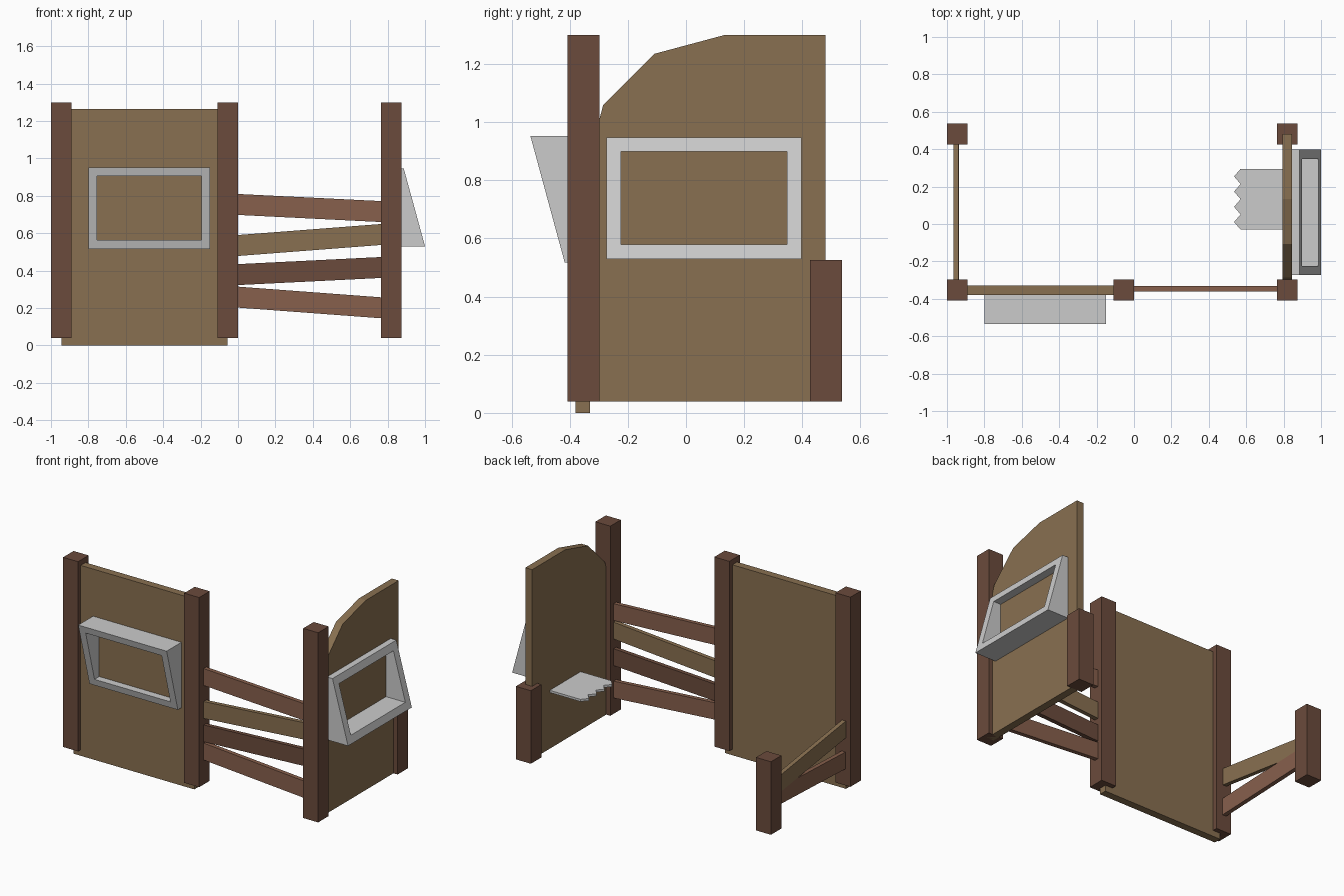
import bpy, math
from mathutils import Vector

if "Cube" in bpy.data.objects:
    bpy.data.objects.remove(bpy.data.objects["Cube"])


def material(name, rgb):
    m = bpy.data.materials.new(name)
    m.diffuse_color = (*rgb, 1)
    m.use_nodes = True
    m.node_tree.nodes["Principled BSDF"].inputs["Base Color"].default_value = m.diffuse_color
    return m


DARK = material("dark_wood", (0.147, 0.070, 0.045))
RED = material("red_wood", (0.245, 0.117, 0.073))
TAN = material("tan_wood", (0.250, 0.162, 0.082))


def mesh(name, verts, faces, mat=None):
    me = bpy.data.meshes.new(name)
    me.from_pydata(verts, [], faces)
    ob = bpy.data.objects.new(name, me)
    bpy.context.collection.objects.link(ob)
    if mat:
        me.materials.append(mat)
    return ob


def prism(name, profile, axis, lo, hi, mat=None):
    """Extrude a 2D profile along an axis; the profile uses the other two axes in order."""
    def place(p, d):
        c = list(p)
        c.insert(axis, d)
        return Vector(c)
    area = sum(a[0] * b[1] - b[0] * a[1] for a, b in zip(profile, profile[1:] + profile[:1]))
    if (area < 0) != (axis == 1):
        profile = profile[::-1]
    n = len(profile)
    verts = [place(p, lo) for p in profile] + [place(p, hi) for p in profile]
    faces = [tuple(range(n))[::-1], tuple(range(n, 2 * n))]
    faces += [(i, (i + 1) % n, n + (i + 1) % n, n + i) for i in range(n)]
    return mesh(name, verts, faces, mat)


def rect(a, b, c, d):
    return [(a, c), (b, c), (b, d), (a, d)]


def wedge_frame(name, u0, u1, v0, v1, rim, low, high, to_world):
    """Hollow rectangular frame whose depth runs from low (bottom) to high (top)."""
    outer = rect(u0, u1, v0, v1)
    inner = rect(u0 + rim, u1 - rim, v0 + rim, v1 - rim)
    verts = []
    for loop in (outer, inner):
        verts += [to_world(u, v, 0) for u, v in loop]
        verts += [to_world(u, v, low + (high - low) * (v - v0) / (v1 - v0)) for u, v in loop]
    faces = []
    for i in range(4):
        j = (i + 1) % 4
        faces += [(i, j, 4 + j, 4 + i), (4 + i, 4 + j, 12 + j, 12 + i),
                  (12 + i, 12 + j, 8 + j, 8 + i), (8 + i, 8 + j, j, i)]
    return mesh(name, verts, faces)


# Posts: three tall at the front, two short at the back
for name, x, y, top in [("front_post_left", -0.945, -0.353, 1.30),
                        ("front_post_middle", -0.055, -0.353, 1.30),
                        ("front_post_right", 0.82, -0.353, 1.30),
                        ("back_post_left", -0.945, 0.481, 0.525),
                        ("back_post_right", 0.82, 0.481, 0.525)]:
    prism(name, rect(x - 0.055, x + 0.055, y - 0.055, y + 0.055), 2, 0.04, top, DARK)

# Front panel
prism("front_panel", rect(-0.945, -0.055, 0, 1.265), 1, -0.38, -0.33, TAN)

# Side panel with a rounded front upper corner
r = 0.485
arc = [(0.135 - r * math.sin(math.radians(a)), 0.815 + r * math.cos(math.radians(a)))
       for a in (0, 30, 60, 90)]
prism("side_panel", [(0.48, 0.04), (0.48, 1.30)] + arc + [(-0.35, 0.04)], 0, 0.795, 0.845, TAN)

# Crooked front rails: z of centre at each end
for i, (za, zb, mat) in enumerate([(0.755, 0.715, RED), (0.533, 0.595, TAN),
                                   (0.378, 0.418, DARK), (0.26, 0.20, RED)]):
    h = 0.056
    prism(f"front_rail_{i + 1}", [(-0.02, za - h), (0.785, zb - h), (0.785, zb + h), (-0.02, za + h)],
          1, -0.36, -0.332, mat)

# Crooked left side rails
for i, (za, zb, mat, x) in enumerate([(0.415, 0.305, TAN, -0.966), (0.205, 0.235, RED, -0.964)]):
    h = 0.056
    prism(f"side_rail_{i + 1}", [(-0.32, za - h), (0.45, zb - h), (0.45, zb + h), (-0.32, za + h)],
          0, x, x + 0.028, mat)

# Wedge-shaped frames on the outer faces of the panels
wedge_frame("front_frame", -0.80, -0.15, 0.517, 0.952, 0.046, 0.037, 0.155,
            lambda u, v, d: (u, -0.38 - d, v))
wedge_frame("side_frame", -0.273, 0.397, 0.53, 0.947, 0.049, 0.155, 0.041,
            lambda u, v, d: (0.845 + d, u, v))

# Inner shelf with a toothed edge
teeth = [(0.535 if k % 2 else 0.57, 0.295 - 0.325 * k / 8) for k in range(9)]
prism("toothed_shelf", teeth + [(0.80, -0.03), (0.80, 0.295)], 2, 0.413, 0.428)
